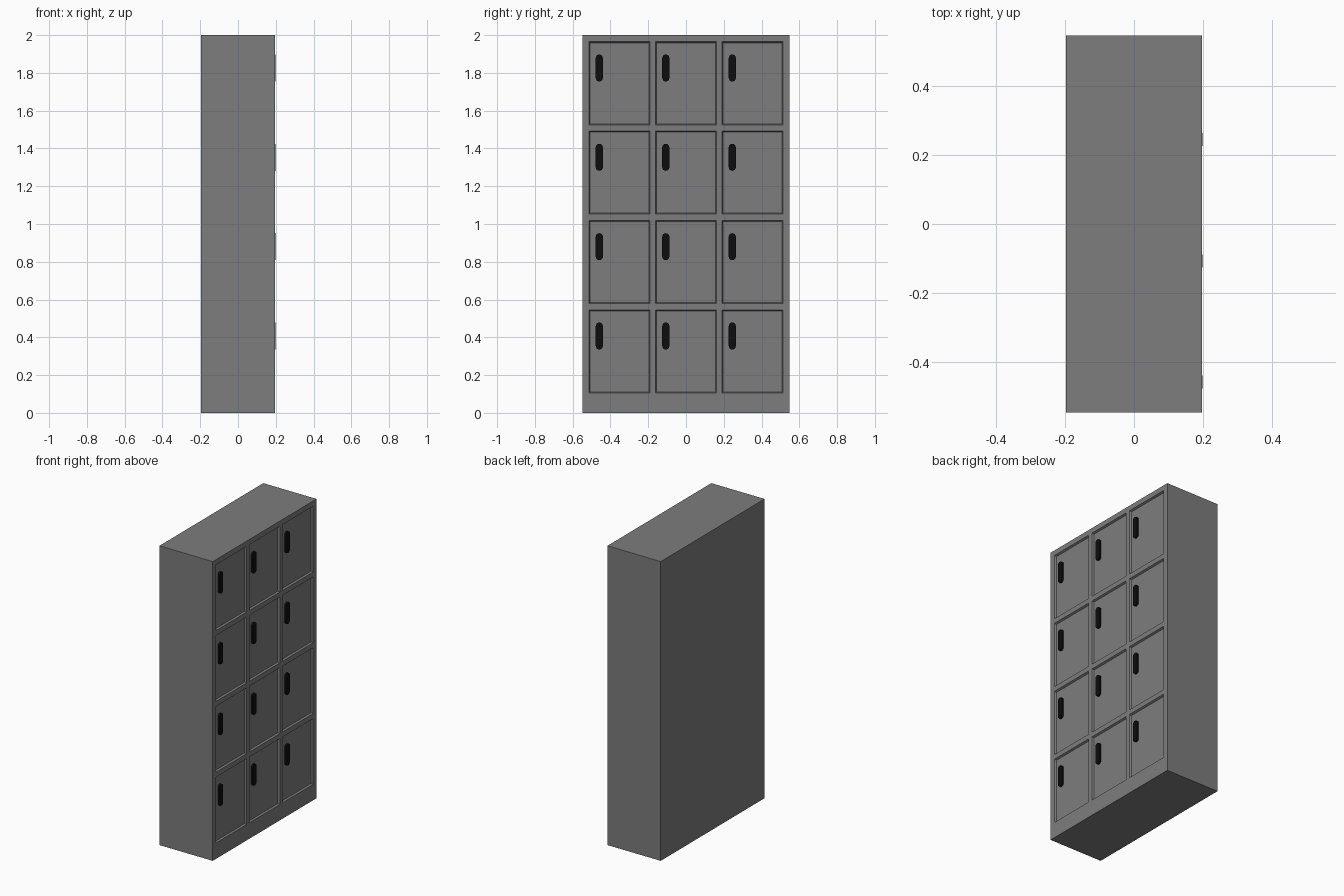
import bpy, bmesh, math

if "Cube" in bpy.data.objects:
    bpy.data.objects.remove(bpy.data.objects["Cube"])

HX, HY, H = 0.197, 0.548, 2.0      # half depth, half width, height
DOOR_W, DOOR_H = 0.322, 0.44
RECESS, SLOPE = 0.012, 0.008
COLS = [-0.352, 0.0, 0.352]        # door centres along y
TOPS = [1.965 - 0.473 * i for i in range(4)]


def material(name, rgb):
    m = bpy.data.materials.new(name)
    m.diffuse_color = (*rgb, 1)
    m.use_nodes = True
    m.node_tree.nodes["Principled BSDF"].inputs["Base Color"].default_value = m.diffuse_color
    return m


def make_object(name, bm, mat):
    bmesh.ops.recalc_face_normals(bm, faces=bm.faces[:])
    me = bpy.data.meshes.new(name)
    bm.to_mesh(me)
    bm.free()
    me.materials.append(mat)
    ob = bpy.data.objects.new(name, me)
    bpy.context.collection.objects.link(ob)
    return ob


grey = material("grey_metal", (0.205, 0.205, 0.205))
black = material("black_handle", (0.004, 0.004, 0.004))

# Cabinet: one box, cut along the door borders
bm = bmesh.new()
bmesh.ops.create_cube(bm, size=1)
for v in bm.verts:
    v.co = (v.co.x * 2 * HX, v.co.y * 2 * HY, (v.co.z + 0.5) * H)


def cut(co, no):
    geom = bm.verts[:] + bm.edges[:] + bm.faces[:]
    bmesh.ops.bisect_plane(bm, geom=geom, plane_co=co, plane_no=no)


for c in COLS:
    for s in (-1, 1):
        cut((0, c + s * DOOR_W / 2, 0), (0, 1, 0))
for t in TOPS:
    cut((0, 0, t), (0, 0, 1))
    cut((0, 0, t - DOOR_H), (0, 0, 1))


# Door panels: sunk into the front with narrow sloped borders
def is_door(f):
    c = f.calc_center_median()
    return (f.normal.x > 0.9 and any(abs(c.y - k) < 0.02 for k in COLS)
            and any(abs(c.z - (t - DOOR_H / 2)) < 0.02 for t in TOPS))


bm.normal_update()
doors = [f for f in bm.faces if is_door(f)]
bmesh.ops.inset_individual(bm, faces=doors, thickness=SLOPE, depth=-RECESS)
make_object("locker_cabinet", bm, grey)


# Handles: flat upright pills near the left edge of each door
def handle(name, y, z, w=0.038, h=0.143, seg=8):
    bm = bmesh.new()
    r = w / 2
    pts = []
    for s in (1, -1):
        for i in range(seg + 1):
            a = math.pi * i / seg
            pts.append((y + s * r * math.cos(a), z + s * (h / 2 - r + r * math.sin(a))))
    face = bm.faces.new([bm.verts.new((HX - RECESS - 0.002, p, q)) for p, q in pts])
    ext = bmesh.ops.extrude_face_region(bm, geom=[face])["geom"]
    for v in ext:
        if isinstance(v, bmesh.types.BMVert):
            v.co.x = HX + 0.002
    make_object(name, bm, black)


for i, t in enumerate(TOPS):
    for j, c in enumerate(COLS):
        handle(f"handle_{i + 1}_{j + 1}", c - 0.107, t - 0.139)
